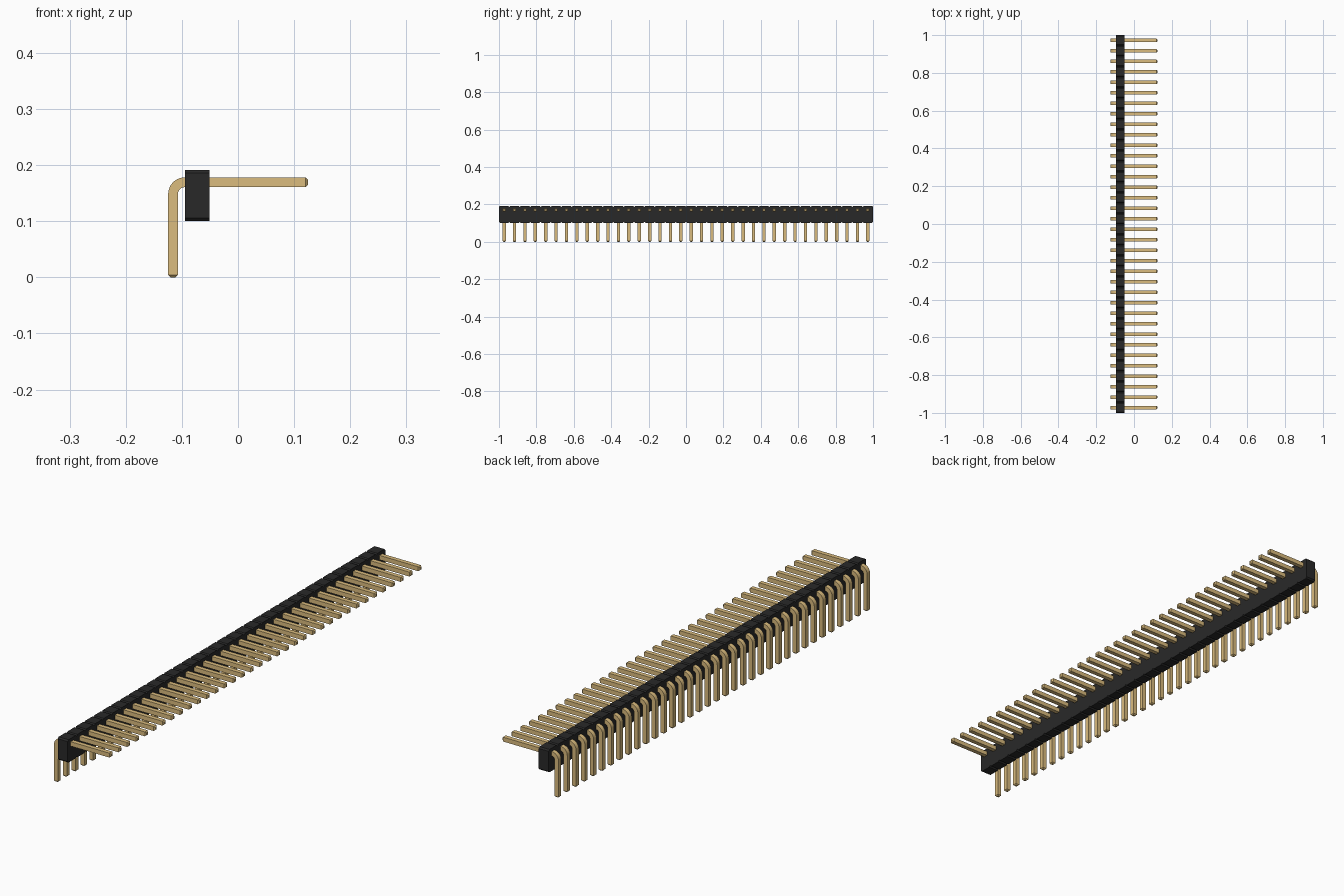
import bpy, bmesh, math
from mathutils import Vector

PINS = 36
PITCH = 2 / PINS
PIN_W = 0.0175                      # square pin thickness
TIP = PIN_W / 4                     # pin tip chamfer
X_BACK, X_FRONT = -0.0945, -0.0508  # housing thickness
Z_LOW, Z_HIGH = 0.1005, 0.1915      # housing height
NOTCH = 0.0056                      # chamfer between housing cells
BEND_OUT = 0.03                     # outer bend radius
PIN_END = 0.1245

cube = bpy.data.objects.get("Cube")
if cube:
    bpy.data.objects.remove(cube, do_unlink=True)


def material(name, rgb, rough):
    m = bpy.data.materials.new(name)
    m.use_nodes = True
    m.diffuse_color = (*rgb, 1)
    bsdf = m.node_tree.nodes["Principled BSDF"]
    bsdf.inputs["Base Color"].default_value = (*rgb, 1)
    bsdf.inputs["Roughness"].default_value = rough
    return m


def add_object(name, bm, mat):
    bmesh.ops.recalc_face_normals(bm, faces=bm.faces)
    mesh = bpy.data.meshes.new(name)
    bm.to_mesh(mesh)
    bm.free()
    mesh.materials.append(mat)
    obj = bpy.data.objects.new(name, mesh)
    bpy.context.collection.objects.link(obj)
    return obj


black = material("black plastic", (0.022, 0.022, 0.022), 0.6)
gold = material("gold metal", (0.708, 0.504, 0.21), 0.5)

# Housing: a row of eight-sided cells, welded and extruded through its thickness
bm = bmesh.new()
for i in range(PINS):
    y0 = -1 + i * PITCH
    y1 = y0 + PITCH
    outline = [(y0 + NOTCH, Z_LOW), (y1 - NOTCH, Z_LOW), (y1, Z_LOW + NOTCH), (y1, Z_HIGH - NOTCH),
               (y1 - NOTCH, Z_HIGH), (y0 + NOTCH, Z_HIGH), (y0, Z_HIGH - NOTCH), (y0, Z_LOW + NOTCH)]
    bm.faces.new([bm.verts.new((X_BACK, y, z)) for y, z in outline])
bmesh.ops.remove_doubles(bm, verts=bm.verts, dist=1e-4)
grown = bmesh.ops.extrude_face_region(bm, geom=bm.faces[:], use_keep_orig=True)
moved = [v for v in grown["geom"] if isinstance(v, bmesh.types.BMVert)]
bmesh.ops.translate(bm, verts=moved, vec=(X_FRONT - X_BACK, 0, 0))
add_object("housing", bm, black)

# Pin: a square section swept up, round the bend and out to the front side
h = PIN_W / 2
radius = BEND_OUT - h
centre = Vector((X_BACK, 0, Z_HIGH - 0.0133 - BEND_OUT))
x_leg = centre.x - radius
z_arm = centre.z + radius
out_leg, out_arm = Vector((-1, 0, 0)), Vector((0, 0, 1))
rings = [(Vector((x_leg, 0, 0)), out_leg, h - TIP), (Vector((x_leg, 0, TIP)), out_leg, h)]
STEPS = 10
for i in range(STEPS + 1):
    a = math.pi / 2 * i / STEPS
    out = Vector((-math.cos(a), 0, math.sin(a)))
    rings.append((centre + out * radius, out, h))
rings += [(Vector((PIN_END - TIP, 0, z_arm)), out_arm, h),
          (Vector((PIN_END, 0, z_arm)), out_arm, h - TIP)]

bm = bmesh.new()
side = Vector((0, 1, 0))
loops = [[bm.verts.new(p + out * s * u + side * s * v) for u, v in ((1, 1), (1, -1), (-1, -1), (-1, 1))]
         for p, out, s in rings]
for a, b in zip(loops, loops[1:]):
    for k in range(4):
        bm.faces.new((a[k], a[(k + 1) % 4], b[(k + 1) % 4], b[k]))
bm.faces.new(loops[0])
bm.faces.new(loops[-1])
pin = add_object("pin_01", bm, gold)

# Smooth only the bend, keeping the square edges crisp
bpy.ops.object.select_all(action='DESELECT')
pin.select_set(True)
bpy.context.view_layer.objects.active = pin
bpy.ops.object.shade_smooth_by_angle(angle=math.radians(30))

# Repeat the pin along the row
pin.location.y = -1 + PITCH / 2
for i in range(1, PINS):
    copy = pin.copy()
    copy.name = f"pin_{i + 1:02d}"
    copy.location.y = -1 + PITCH * (i + 0.5)
    bpy.context.collection.objects.link(copy)
